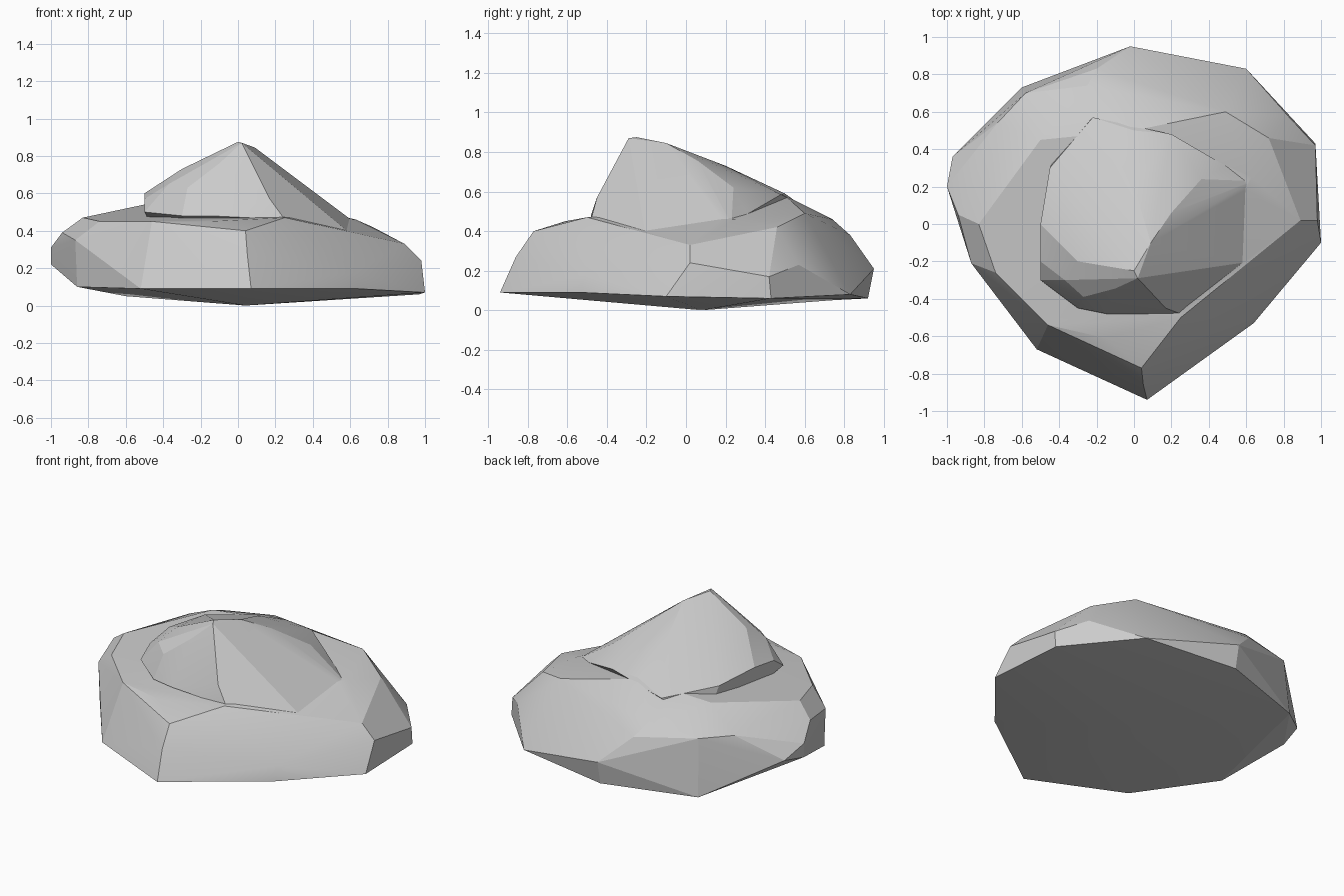
import bpy, bmesh, math

if "Cube" in bpy.data.objects:
    bpy.data.objects.remove(bpy.data.objects["Cube"])


def hull(name, points):
    """Faceted chunk of stone wrapped around its corner points."""
    bm = bmesh.new()
    for p in points:
        bm.verts.new(p)
    res = bmesh.ops.convex_hull(bm, input=bm.verts[:])
    loose = [v for v in bm.verts if not v.link_faces]
    bmesh.ops.delete(bm, geom=loose, context='VERTS')
    bmesh.ops.dissolve_limit(bm, angle_limit=math.radians(3),
                             verts=bm.verts[:], edges=bm.edges[:])
    bmesh.ops.recalc_face_normals(bm, faces=bm.faces[:])
    me = bpy.data.meshes.new(name)
    bm.to_mesh(me)
    bm.free()
    ob = bpy.data.objects.new(name, me)
    bpy.context.collection.objects.link(ob)
    return ob


# Base outline and the shallow keel under it
base = [(.04, .08, 0), (.07, -.94, .09), (-.52, -.67, .09), (-.86, -.21, .10),
        (-.60, .73, .05), (-.02, .92, .06), (.60, .83, .08), (.97, .43, .06),
        (1, -.1, .07), (.64, -.53, .09)]

# Widest band of the boulder
band = [(-1, .2, .22), (-1, .2, .31), (-.97, .36, .25), (-.02, .95, .21),
        (.83, .57, .23), (.97, .42, .17), (.98, .02, .24), (.63, -.51, .18),
        (-.87, -.21, .35), (.05, -.86, .27)]

# Shoulder above the band
shoulder = [(-.94, .05, .39), (-.83, 0, .47), (-.74, -.26, .45), (-.46, -.54, .45),
            (-.15, -.61, .45), (.04, -.77, .40), (.25, -.5, .47), (.89, .02, .33),
            (.72, .46, .42), (.63, .25, .46), (.49, .6, .49), (-.2, .83, .38),
            (-.25, .74, .46), (-.58, .70, .42), (-.73, .54, .42), (-.5, .45, .54),
            (0, .5, .58)]
rock = hull("boulder", base + band + shoulder)

# Peak rising off centre, steep at the front and sloping away behind
peak = [(.02, -.29, .87), (0, -.25, .875), (.09, -.1, .845), (.2, .06, .755),
        (.36, .24, .62), (.17, -.45, .57), (-.1, -.345, .76), (-.3, -.2, .73),
        (-.37, -.3, .65), (-.27, -.39, .63), (-.5, -.2, .57), (-.5, 0, .60),
        (-.45, .3, .58), (0, .2, .73), (0, .5, .59), (.2, .48, .585),
        (-.22, .57, .54)]
root = [(-.3, -.45, .48), (-.15, -.48, .48), (.25, -.48, .46), (.63, -.2, .36),
        (.63, .23, .44), (-.5, -.3, .5), (-.4, .4, .3), (0, 0, .2)]
crest = hull("crest_cutter", peak + root)
crest.hide_render = True

# Fuse the peak into the boulder
mod = rock.modifiers.new("fuse", 'BOOLEAN')
mod.operation = 'UNION'
mod.solver = 'EXACT'
mod.object = crest
bpy.context.view_layer.objects.active = rock
rock.select_set(True)
bpy.ops.object.modifier_apply(modifier=mod.name)
bpy.data.objects.remove(crest)
bpy.ops.object.shade_smooth_by_angle(angle=math.radians(15))
